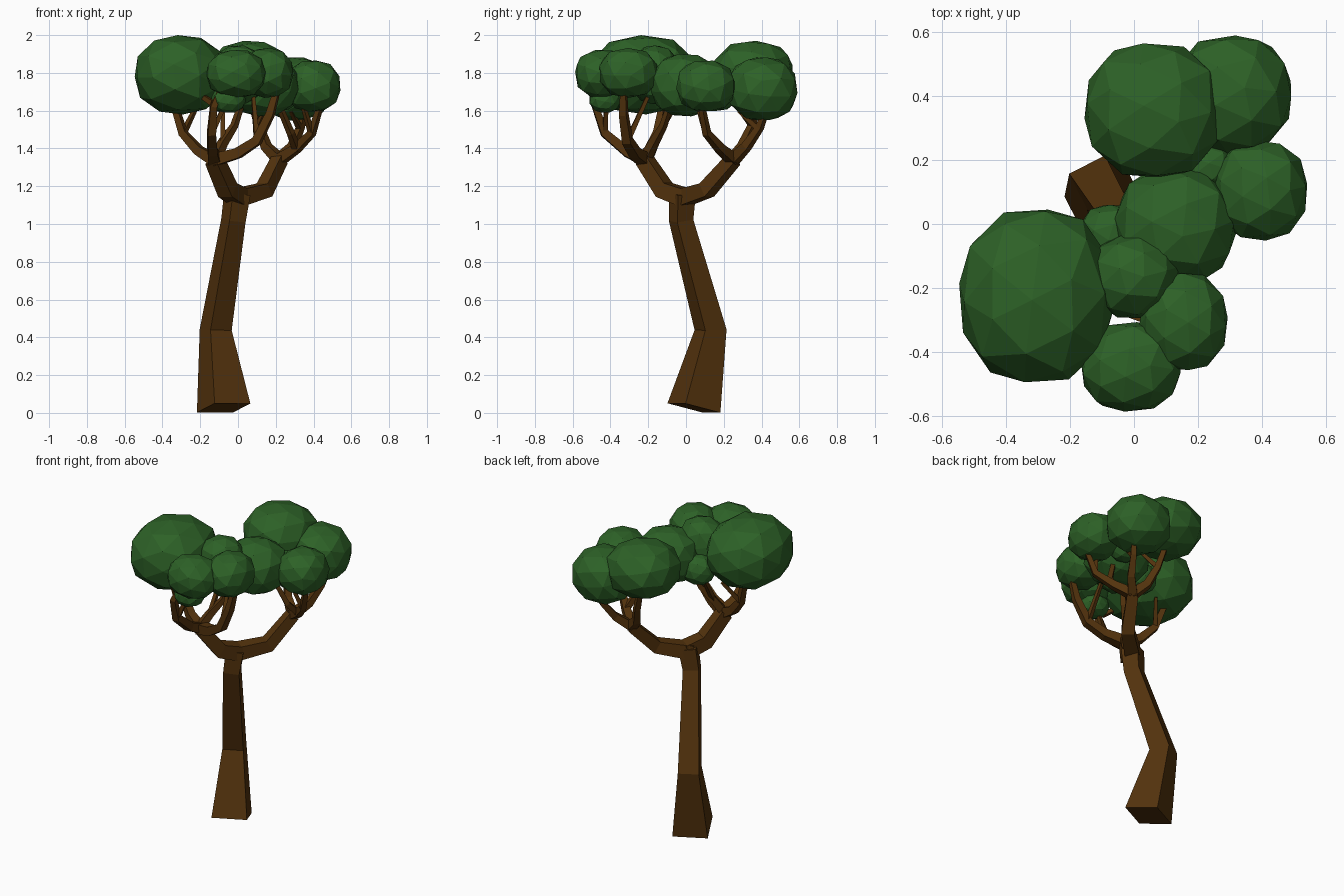
import bpy, bmesh, math, random
from mathutils import Vector, Euler

random.seed(4)


def material(name, rgb):
    m = bpy.data.materials.new(name)
    m.diffuse_color = (*rgb, 1)
    return m


BARK = material("bark", (0.088, 0.033, 0.004))
LEAF = material("leaves", (0.026, 0.12, 0.02))


def finish(bm, name, mat):
    bmesh.ops.recalc_face_normals(bm, faces=bm.faces)
    me = bpy.data.meshes.new(name)
    bm.to_mesh(me)
    bm.free()
    me.materials.append(mat)
    ob = bpy.data.objects.new(name, me)
    bpy.context.collection.objects.link(ob)
    return ob


def limb(name, path, angle=None):
    """Square tapered tube through (x, y, z, corner radius) points."""
    pts = [Vector(p[:3]) for p in path]
    if angle is None:
        ref = (pts[-1] - pts[0]).cross(Vector((0, 0, 1))).normalized()
    else:
        ref = Vector((math.cos(angle), math.sin(angle), 0))
    bm = bmesh.new()
    rings = []
    for i, p in enumerate(pts):
        t = Vector()
        if i > 0:
            t += (p - pts[i - 1]).normalized()
        if i < len(pts) - 1:
            t += (pts[i + 1] - p).normalized()
        t.normalize()
        u = (ref - t * ref.dot(t)).normalized()
        v = t.cross(u)
        r = path[i][3]
        rings.append([bm.verts.new(p + r * (u * math.cos(a) + v * math.sin(a)))
                      for a in (math.pi / 4 + k * math.pi / 2 for k in range(4))])
    for a, b in zip(rings, rings[1:]):
        for k in range(4):
            bm.faces.new((a[k], a[(k + 1) % 4], b[(k + 1) % 4], b[k]))
    bm.faces.new(rings[0][::-1])
    bm.faces.new(rings[-1])
    return finish(bm, name, BARK)


def clump(name, centre, size):
    """Low-poly, slightly boxy leaf ball fitted to exact half sizes."""
    bm = bmesh.new()
    bmesh.ops.create_icosphere(bm, subdivisions=2, radius=1)
    rot = Euler([random.uniform(0, 6.28) for _ in range(3)]).to_matrix()
    bmesh.ops.transform(bm, matrix=rot.to_4x4(), verts=bm.verts)
    for v in bm.verts:
        v.co /= sum(abs(c) ** 2.4 for c in v.co) ** (1 / 2.4)
    ext = [max(abs(v.co[i]) for v in bm.verts) for i in range(3)]
    for v in bm.verts:
        v.co = Vector([centre[i] + v.co[i] * size[i] / ext[i] for i in range(3)])
    return finish(bm, name, LEAF)


# Bent trunk
limb("trunk", [(-0.076, 0.042, 0.026, 0.15), (-0.118, 0.13, 0.44, 0.089),
               (-0.024, -0.026, 1.02, 0.068), (-0.004, -0.018, 1.16, 0.074)], math.radians(27))

# Two main limbs
FL = (-0.125, -0.22, 1.34)
BR = (0.22, 0.25, 1.34)
limb("front_left_limb", [(0.01, -0.005, 1.14, 0.066), (-0.055, -0.115, 1.18, 0.062), (*FL, 0.054)])
limb("back_right_limb", [(-0.02, -0.03, 1.135, 0.064), (0.14, 0.11, 1.18, 0.055), (*BR, 0.047)])

# Branches of the front left limb
limb("branch_left", [(*FL, 0.043), (-0.21, -0.19, 1.39, 0.034), (-0.29, -0.15, 1.48, 0.028),
                     (-0.34, -0.12, 1.64, 0.022)])
limb("branch_front", [(*FL, 0.047), (-0.135, -0.31, 1.38, 0.037), (-0.14, -0.43, 1.48, 0.031),
                      (-0.13, -0.48, 1.62, 0.024), (-0.09, -0.46, 1.72, 0.018)])
limb("branch_front_right", [(*FL, 0.047), (0.0, -0.27, 1.375, 0.038), (0.1, -0.31, 1.44, 0.034),
                            (0.17, -0.33, 1.58, 0.029), (0.21, -0.33, 1.72, 0.02)])
limb("branch_inner", [(*FL, 0.036), (-0.08, -0.17, 1.43, 0.029), (-0.02, -0.12, 1.52, 0.022),
                      (0.02, -0.08, 1.64, 0.018)])

# Branches of the back right limb
limb("branch_right", [(*BR, 0.04), (0.31, 0.18, 1.40, 0.031), (0.39, 0.11, 1.48, 0.025),
                      (0.44, 0.08, 1.64, 0.018)])
limb("branch_back_right", [(*BR, 0.04), (0.29, 0.32, 1.41, 0.031), (0.33, 0.39, 1.51, 0.024),
                           (0.36, 0.43, 1.62, 0.018)])
limb("branch_back", [(*BR, 0.04), (0.15, 0.30, 1.41, 0.032), (0.11, 0.35, 1.52, 0.025),
                     (0.07, 0.37, 1.66, 0.02)])
limb("branch_middle", [(0.31, 0.18, 1.40, 0.026), (0.28, 0.11, 1.48, 0.022), (0.22, 0.07, 1.62, 0.018)])

# Small twigs reaching into the leaves
TWIGS = [((-0.135, -0.45, 1.64), (-0.24, -0.37, 1.71)),
         ((-0.14, -0.43, 1.48), (-0.06, -0.42, 1.65)),
         ((-0.29, -0.15, 1.48), (-0.22, -0.06, 1.62)),
         ((0.10, -0.31, 1.44), (0.08, -0.20, 1.68)),
         ((-0.08, -0.17, 1.43), (-0.08, -0.06, 1.62)),
         ((0.11, 0.35, 1.52), (0.16, 0.26, 1.64)),
         ((0.33, 0.39, 1.50), (0.28, 0.28, 1.60)),
         ((0.39, 0.11, 1.48), (0.34, 0.06, 1.64))]
for a, b in TWIGS:
    limb("twig", [(*a, 0.02), (*b, 0.013)])

# Leaf clumps: centre and half size
CLUMPS = {
    "leaves_left": ((-0.305, -0.225, 1.79), (0.242, 0.27, 0.21)),
    "leaves_back": ((0.06, 0.355, 1.80), (0.215, 0.21, 0.17)),
    "leaves_back_right": ((0.305, 0.405, 1.715), (0.187, 0.185, 0.167)),
    "leaves_right": ((0.395, 0.105, 1.73), (0.147, 0.157, 0.135)),
    "leaves_middle": ((0.13, -0.005, 1.735), (0.19, 0.18, 0.165)),
    "leaves_front_middle": ((0.0, -0.165, 1.79), (0.142, 0.13, 0.155)),
    "leaves_front_right": ((0.155, -0.305, 1.80), (0.138, 0.152, 0.132)),
    "leaves_front": ((-0.01, -0.447, 1.795), (0.156, 0.14, 0.127)),
    "leaves_small_front": ((-0.05, -0.43, 1.66), (0.09, 0.08, 0.07)),
    "leaves_small_inner": ((-0.07, -0.03, 1.68), (0.1, 0.09, 0.09)),
    "leaves_small_back": ((0.23, 0.18, 1.69), (0.09, 0.08, 0.09)),
}
for name, (c, s) in CLUMPS.items():
    clump(name, c, s)
